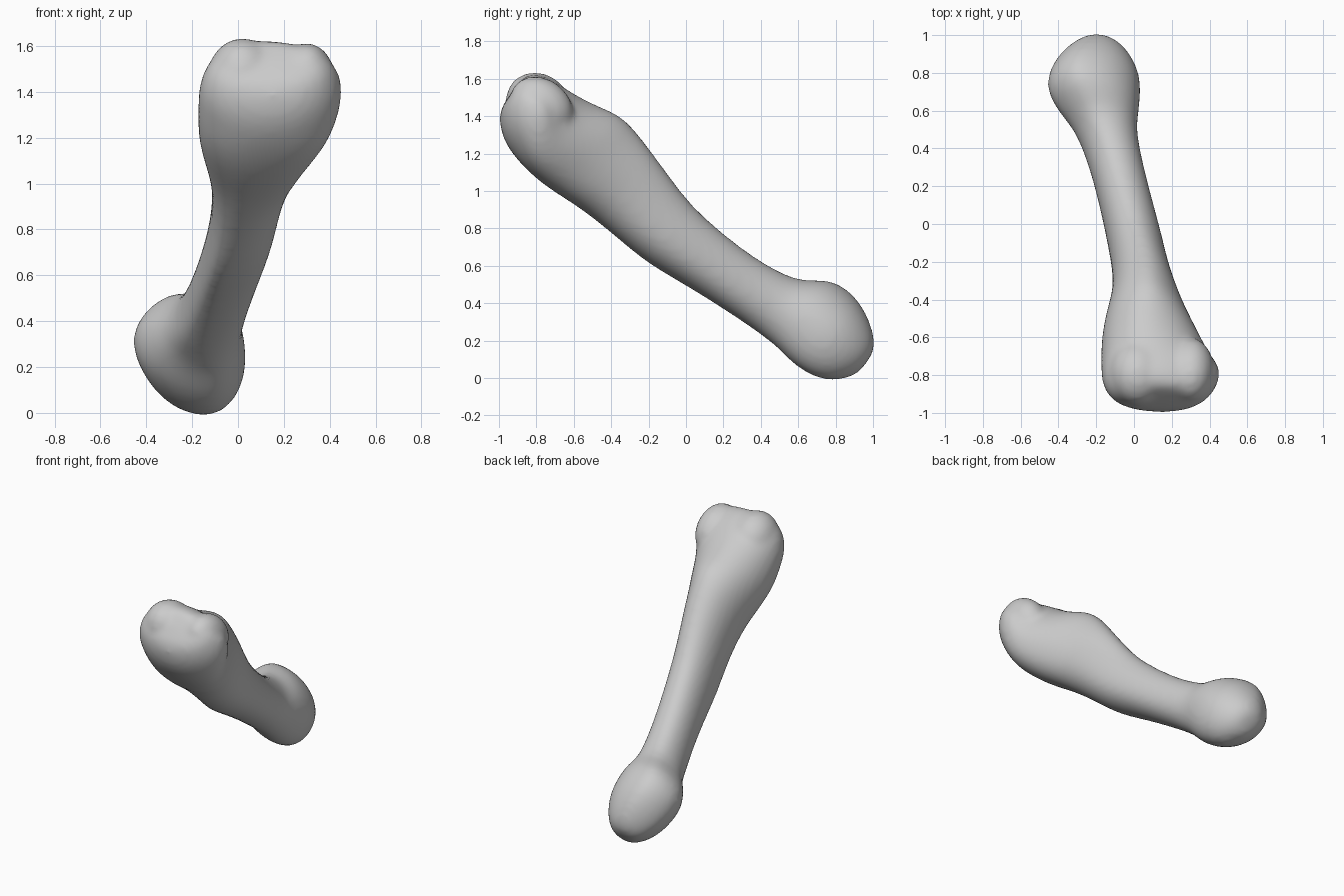
import bpy, bmesh, math
from mathutils import Vector, Matrix

cube = bpy.data.objects.get("Cube")
if cube:
    bpy.data.objects.remove(cube, do_unlink=True)

bone_grey = bpy.data.materials.new("bone_grey")
bone_grey.use_nodes = True
GREY = (0.6, 0.6, 0.6, 1)
bone_grey.diffuse_color = GREY
bone_grey.node_tree.nodes["Principled BSDF"].inputs["Base Color"].default_value = GREY

# Slanted frame: x across, s along the shaft, t through its thickness
FRAME = Matrix(((1, 0, 0), (0, 0.8, 0.6), (0, -0.6, 0.8)))
SIDES = 32

# Cross-sections: s, t low, t high, x low, x high, x of the underside, x of the top
KNUCKLES = [
    (-1.66, .58, .77, -.05, .34, .15, .1),
    (-1.63, .51, .81, -.11, .39, .15, .1),
    (-1.55, .44, .84, -.16, .44, .15, .1),
    (-1.46, .405, .845, -.17, .46, .14, .1),
]
FLARE = [
    (-1.36, .385, .855, -.17, .42, .13, .07),
    (-1.25, .375, .875, -.17, .37, .11, .07),
    (-1.13, .38, .91, -.155, .31, .08, .08),
    (-1.02, .39, .895, -.13, .265, .04, .07),
]
SHAFT = [
    (-.88, .39, .855, -.105, .215, 0, .06),
    (-.70, .38, .80, -.11, .175, -.03, .04),
    (-.53, .37, .75, -.13, .15, -.07, 0),
    (-.30, .40, .73, -.17, .10, -.1, -.05),
    (-.07, .42, .73, -.22, .05, -.12, -.1),
    (.10, .43, .755, -.27, .02, -.14, -.15),
]
NARROW_END = [
    (.20, .43, .79, -.33, .01, -.14, -.2),
    (.29, .43, .875, -.42, .02, -.13, -.27),
    (.39, .41, .895, -.465, .03, -.13, -.29),
    (.50, .41, .88, -.44, .03, -.13, -.27),
    (.61, .44, .825, -.385, -.01, -.14, -.23),
    (.69, .52, .76, -.31, -.07, -.17, -.2),
    (.72, .58, .70, -.25, -.14, -.19, -.2),
]
# Each group: sections, height of the left and right flanks, and the corner
# powers top right, top left, bottom left, bottom right (below 1 is boxier)
GROUPS = [
    (KNUCKLES, .5, .6, (1.1, .95, .95, .95)),
    (FLARE, .45, .4, (1.15, 1, .85, .8)),
    (SHAFT, .45, .45, (1, 1, .8, .95)),
    (NARROW_END, .6, .45, (1, 1.2, 1.1, .95)),
]


def ring(bm, section, left, right, powers):
    s, t0, t1, x0, x1, x_under, x_top = section
    verts = []
    for i in range(SIDES):
        a = math.tau * i / SIDES
        c, d = math.cos(a), math.sin(a)
        p = powers[i * 4 // SIDES]
        x_mid, x_end = (x_top if d >= 0 else x_under), (x1 if c >= 0 else x0)
        t_mid = t0 + (t1 - t0) * (right if c >= 0 else left)
        t_end = t1 if d >= 0 else t0
        u, v = abs(c) ** p, abs(d) ** p
        verts.append(bm.verts.new(FRAME @ Vector(
            (x_mid + (x_end - x_mid) * u, s, t_mid + (t_end - t_mid) * v))))
    return verts


def knob(bm, centre, radii):
    place = Matrix.Translation(FRAME @ Vector(centre)) @ FRAME.to_4x4() @ Matrix.Diagonal((*radii, 1))
    bmesh.ops.create_uvsphere(bm, u_segments=24, v_segments=16, radius=1, matrix=place)


# Shaft and both ends as one loft
bm = bmesh.new()
rings = [ring(bm, sec, left, right, powers)
         for sections, left, right, powers in GROUPS for sec in sections]
for a, b in zip(rings, rings[1:]):
    for i in range(SIDES):
        j = (i + 1) % SIDES
        bm.faces.new((a[i], a[j], b[j], b[i]))
bm.faces.new(rings[0])
bm.faces.new(rings[-1])

# Twin knuckles on the broad end
knob(bm, (.02, -1.51, .70), (.15, .18, .155))
knob(bm, (.30, -1.49, .70), (.12, .18, .14))
bmesh.ops.recalc_face_normals(bm, faces=bm.faces)
mesh = bpy.data.meshes.new("bone")
bm.to_mesh(mesh)
bm.free()
mesh.materials.append(bone_grey)

# Blend everything into one smooth skin
bone = bpy.data.objects.new("bone", mesh)
bpy.context.collection.objects.link(bone)
rounding = bone.modifiers.new("round", "SUBSURF")
rounding.levels = rounding.render_levels = 1
remesh = bone.modifiers.new("blend", "REMESH")
remesh.mode = "VOXEL"
remesh.voxel_size = 0.018
remesh.use_smooth_shade = True
soften = bone.modifiers.new("soften", "SMOOTH")
soften.factor = 0.5
soften.iterations = 12
# Restore the thickness lost in softening
swell = bone.modifiers.new("swell", "DISPLACE")
swell.mid_level = 0
swell.strength = 0.005
